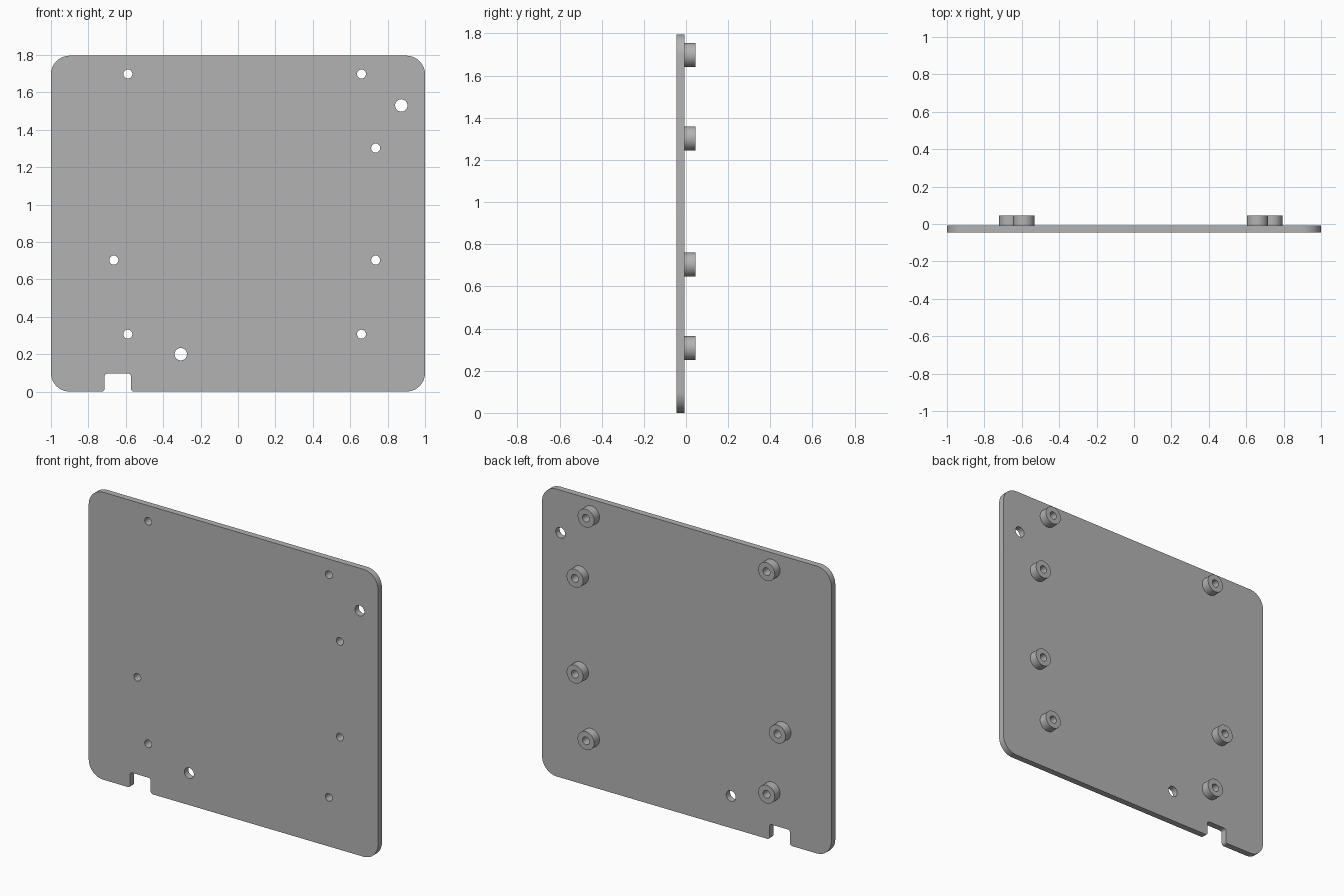
import bpy, bmesh
from math import cos, sin, pi, tan
from mathutils import Vector

cube = bpy.data.objects.get("Cube")
if cube:
    bpy.data.objects.remove(cube, do_unlink=True)

FRONT, FACE, TIP = -0.046, -0.007, 0.046   # plate front, plate back, standoff end
HOLE_R, BOSS_R, BIG_R = 0.024, 0.057, 0.033
SEG = 48

grey = bpy.data.materials.new("plain grey")
grey.use_nodes = True
grey.diffuse_color = (0.45, 0.45, 0.45, 1)
grey.node_tree.nodes["Principled BSDF"].inputs["Base Color"].default_value = grey.diffuse_color


def circle(x, z, r):
    return [(x + r * cos(2 * pi * i / SEG), z + r * sin(2 * pi * i / SEG)) for i in range(SEG)]


def rounded(corners, steps=10):
    """Outline through (x, z, radius) corners, each replaced by a tangent arc."""
    pts = []
    for i, (x, z, r) in enumerate(corners):
        p = Vector((x, z))
        a = (Vector(corners[i - 1][:2]) - p).normalized()
        b = (Vector(corners[(i + 1) % len(corners)][:2]) - p).normalized()
        centre = p + (a + b) * r          # right-angled corners
        for s in range(steps + 1):
            t = s / steps * pi / 2
            pts.append(tuple(centre - b * r * cos(t) - a * r * sin(t)))
    return pts


def finish(bm, name):
    bmesh.ops.recalc_face_normals(bm, faces=bm.faces)
    mesh = bpy.data.meshes.new(name)
    bm.to_mesh(mesh)
    bm.free()
    mesh.materials.append(grey)
    ob = bpy.data.objects.new(name, mesh)
    bpy.context.collection.objects.link(ob)
    bpy.ops.object.select_all(action='DESELECT')
    ob.select_set(True)
    bpy.context.view_layer.objects.active = ob
    bpy.ops.object.shade_smooth_by_angle(angle=pi / 6)
    return ob


def ring_verts(bm, pts, y):
    return [bm.verts.new((x, y, z)) for x, z in pts]


# Positions (x, z) of standoffs and of the larger mounting holes
standoffs = [(-0.589, 1.698), (0.66, 1.698), (0.736, 1.302), (0.736, 0.703),
             (-0.664, 0.703), (-0.589, 0.307), (0.66, 0.307)]
mounts = [(0.873, 1.53), (-0.306, 0.2)]

# Back plate: rounded outline with cable notch, pierced by the holes
outline = rounded([(-1, 0, 0.1), (-0.714, 0, 0.015), (-0.714, 0.096, 0.016),
                   (-0.572, 0.096, 0.016), (-0.572, 0, 0.015), (1, 0, 0.1),
                   (1, 1.796, 0.1), (-1, 1.796, 0.1)])
loops = [outline]
loops += [circle(x, z, HOLE_R) for x, z in standoffs]
loops += [circle(x, z, BIG_R) for x, z in mounts]
bm = bmesh.new()
for pts in loops:
    vs = ring_verts(bm, pts, FRONT)
    for i, v in enumerate(vs):
        bm.edges.new((vs[i - 1], v))
bmesh.ops.triangle_fill(bm, edges=bm.edges[:], use_beauty=True, normal=(0, -1, 0))
back = bmesh.ops.extrude_face_region(bm, geom=bm.faces[:], use_keep_orig=True)
bmesh.ops.translate(bm, vec=(0, FACE - FRONT, 0),
                    verts=[g for g in back["geom"] if isinstance(g, bmesh.types.BMVert)])
finish(bm, "mounting_plate")

# Hollow standoffs on the back, open where they meet the plate
for n, (x, z) in enumerate(standoffs, 1):
    bm = bmesh.new()
    rings = [ring_verts(bm, circle(x, z, r), y)
             for r, y in ((BOSS_R, FACE), (BOSS_R, TIP), (HOLE_R, TIP), (HOLE_R, FACE))]
    for a, b in zip(rings, rings[1:]):
        for i in range(SEG):
            bm.faces.new((a[i - 1], a[i], b[i], b[i - 1]))
    finish(bm, f"standoff_{n}")
